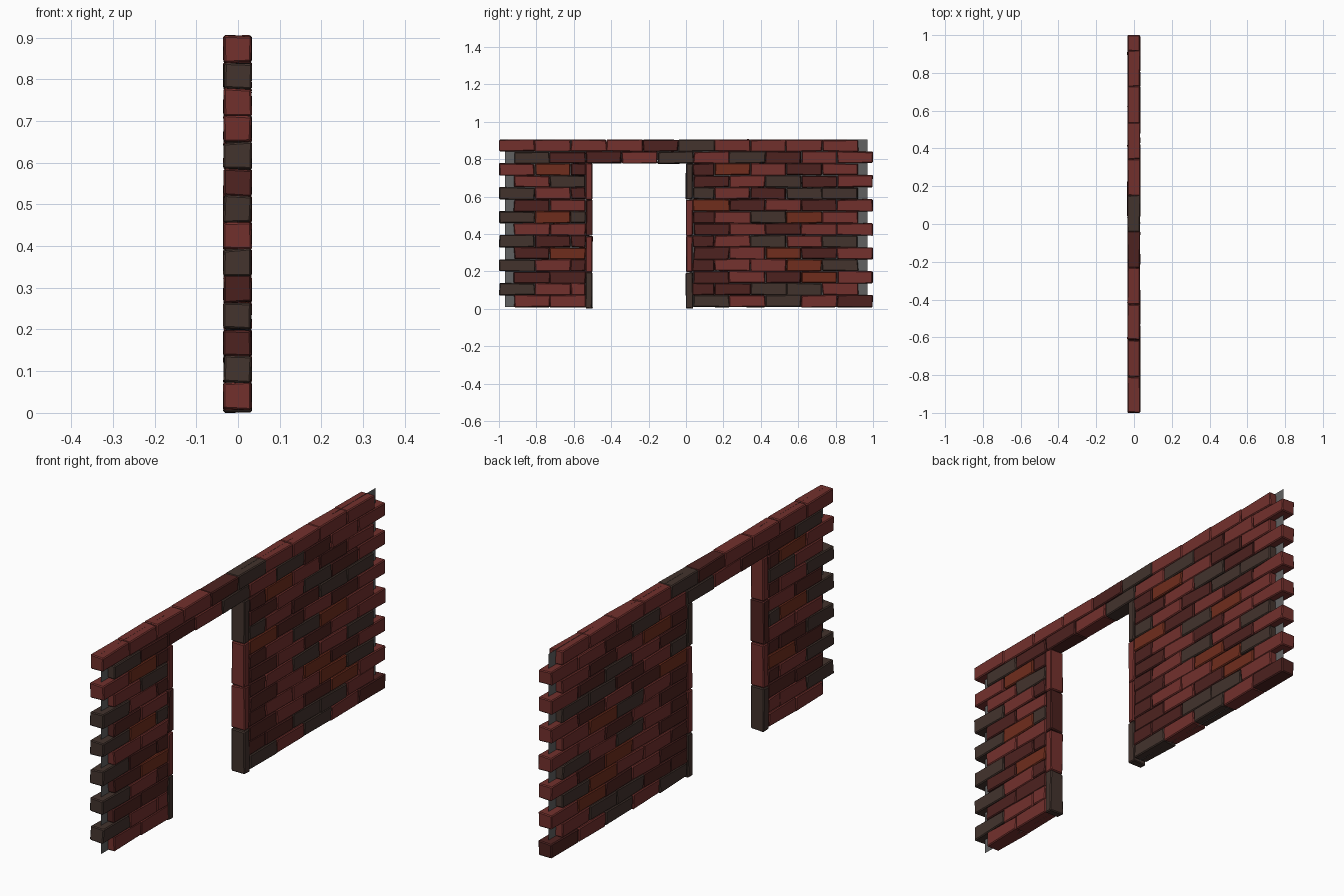
import bpy, bmesh, random
from mathutils import Vector

if "Cube" in bpy.data.objects:
    bpy.data.objects.remove(bpy.data.objects["Cube"])

random.seed(7)

# Materials: light red, dark red, orange red, charcoal, mortar
COLOURS = {"L": (0.17, 0.030, 0.026), "D": (0.075, 0.016, 0.014),
           "O": (0.16, 0.026, 0.012), "G": (0.055, 0.033, 0.026)}


def material(name, rgb):
    m = bpy.data.materials.new(name)
    m.diffuse_color = (*rgb, 1)
    m.use_nodes = True
    m.node_tree.nodes["Principled BSDF"].inputs["Base Color"].default_value = m.diffuse_color
    return m


KEYS = "LDOG"
NAMES = ["light_red", "dark_red", "orange_red", "charcoal"]
MATS = [material(n, COLOURS[k]) for n, k in zip(NAMES, KEYS)]
MORTAR = material("mortar", (0.12, 0.12, 0.12))

ROW_H, Z0, PITCH = 0.064, 0.009, 0.192
DOOR_L, DOOR_R, TOP_ROWS = -0.536, 0.036, 12
X0, X1 = -0.034, 0.032


def add_brick(bm, lo, hi, key, j=0.004):
    """Slightly uneven block between two corners."""
    verts = bmesh.ops.create_cube(bm, size=1)["verts"]
    for v in verts:
        v.co = Vector([(hi if c > 0 else lo)[i] for i, c in enumerate(v.co)])
        v.co += Vector((random.uniform(-0.5, 0.5) * j,
                        random.uniform(-1, 1) * j,
                        random.uniform(-0.8, 0.8) * j))
        v.co.y = max(-1, min(1, v.co.y))
        v.co.z = max(0, v.co.z)
    for f in {f for v in verts for f in v.link_faces}:
        f.material_index = KEYS.index(key)


def finish(bm, name, mats, bevel=True):
    me = bpy.data.meshes.new(name)
    bm.to_mesh(me)
    bm.free()
    for m in mats:
        me.materials.append(m)
    ob = bpy.data.objects.new(name, me)
    bpy.context.collection.objects.link(ob)
    if bevel:
        b = ob.modifiers.new("worn_edges", "BEVEL")
        b.width, b.segments = 0.004, 1
    return ob


# Brick colours, bottom course first, left to right in the side view
COURSES = ["LL GLGLD".replace(" ", ""), "GLLDDGGL", "DDDLDOLL", "GLDDLLOGL", "DODLODL",
           "GDDDLGLGG", "LLDLDLL", "GOGDLGOLD", "DLODLDL", "GLDGLDGGL",
           "LGDLGDL", "LODDOLDL", "GDDLGLGDLL", "LLLLDGLLLL"]

for row, colours in enumerate(COURSES):
    bm = bmesh.new()
    start = -1.0 if row % 2 else -0.92
    z = Z0 + row * ROW_H
    n = 0
    for k in range(10):
        a, b = start + k * PITCH, start + (k + 1) * PITCH
        spans = [(a, b)]
        if row < TOP_ROWS:  # leave the doorway open
            spans = [(a, min(b, DOOR_L)), (max(a, DOOR_R), b)]
        for s, e in spans:
            if e - s > 0.03:
                add_brick(bm, (X0, s + 0.001, z), (X1, e - 0.001, z + ROW_H - 0.001),
                          colours[n % len(colours)])
                n += 1
    finish(bm, f"brick_course_{row + 1}", MATS)

# Upright bricks lining the doorway
for name, y, colours in (("left_jamb", -0.536, "GLDL"), ("right_jamb", 0.0, "GLLG")):
    bm = bmesh.new()
    h = 0.778 / 4
    for i, key in enumerate(colours):
        add_brick(bm, (X0, y, i * h + 0.001), (X1, y + 0.036, (i + 1) * h - 0.001), key, 0.003)
    finish(bm, name, MATS)

# Thin mortar sheet inside the wall, showing at the toothed ends
bm = bmesh.new()
for y0, y1, z0, z1 in ((-0.967, -0.52, 0.008, 0.905), (0.02, 0.97, 0.008, 0.905),
                       (-0.52, 0.02, 0.80, 0.89)):
    bm.faces.new([bm.verts.new((0, y, z)) for y, z in
                  ((y0, z0), (y1, z0), (y1, z1), (y0, z1))])
finish(bm, "mortar_sheet", [MORTAR], bevel=False)
